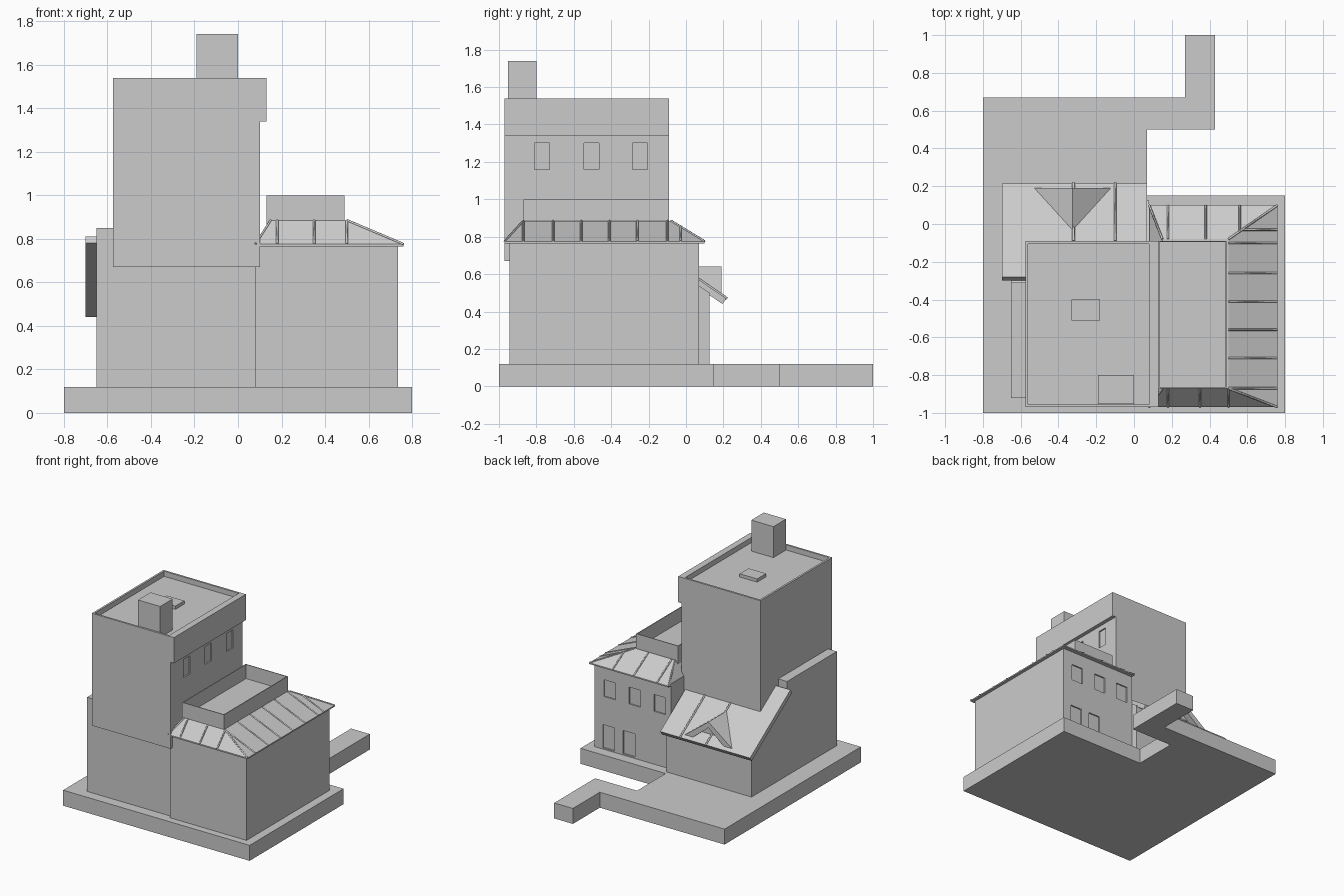
import bpy, bmesh
from mathutils import Vector

if "Cube" in bpy.data.objects:
    bpy.data.objects.remove(bpy.data.objects["Cube"])

GREY = (0.6, 0.6, 0.6, 1)
grey = bpy.data.materials.new("plain_grey")
grey.use_nodes = True
grey.diffuse_color = GREY
grey.node_tree.nodes["Principled BSDF"].inputs["Base Color"].default_value = GREY


def finish(name, bm):
    bmesh.ops.recalc_face_normals(bm, faces=bm.faces)
    mesh = bpy.data.meshes.new(name)
    bm.to_mesh(mesh)
    bm.free()
    mesh.materials.append(grey)
    ob = bpy.data.objects.new(name, mesh)
    bpy.context.collection.objects.link(ob)
    return ob


def extrude(bm, points, axis, lo, hi):
    """Extrude a 2D outline along an axis (the other two axes in x, y, z order)."""
    def place(p, d):
        c = list(p)
        c.insert("xyz".index(axis), d)
        return bm.verts.new(c)
    face = bm.faces.new([place(p, lo) for p in points])
    shift = Vector([hi - lo if a == axis else 0 for a in "xyz"])
    new = bmesh.ops.extrude_face_region(bm, geom=[face])["geom"]
    bmesh.ops.translate(bm, vec=shift, verts=[v for v in new if isinstance(v, bmesh.types.BMVert)])
    if face.is_valid and not any(f is face for f in bm.faces):
        bm.faces.new(face.verts)


def prism(name, points, axis, lo, hi):
    bm = bmesh.new()
    extrude(bm, points, axis, lo, hi)
    # close the starting end if the extrusion left it open
    open_edges = [e for e in bm.edges if e.is_boundary]
    if open_edges:
        bmesh.ops.holes_fill(bm, edges=open_edges)
    return finish(name, bm)


def boxes(name, spans):
    """Each span is (x0, x1, y0, y1, z0, z1)."""
    bm = bmesh.new()
    for x0, x1, y0, y1, z0, z1 in spans:
        vs = bmesh.ops.create_cube(bm, size=1)["verts"]
        bmesh.ops.scale(bm, vec=(x1 - x0, y1 - y0, z1 - z0), verts=vs)
        bmesh.ops.translate(bm, vec=((x0 + x1) / 2, (y0 + y1) / 2, (z0 + z1) / 2), verts=vs)
    return finish(name, bm)


def cut(ob, cutter):
    mod = ob.modifiers.new("cut", 'BOOLEAN')
    mod.operation = 'DIFFERENCE'
    mod.solver = 'EXACT'
    mod.object = cutter
    cutter.hide_render = True
    cutter.hide_viewport = True
    cutter.display_type = 'WIRE'


def bars(name, lines, thick):
    cu = bpy.data.curves.new(name, 'CURVE')
    cu.dimensions = '3D'
    cu.bevel_depth = thick
    cu.bevel_resolution = 0
    cu.use_fill_caps = True
    for a, b in lines:
        s = cu.splines.new('POLY')
        s.points.add(1)
        for p, co in zip(s.points, (a, b)):
            p.co = (*co, 1)
    cu.materials.append(grey)
    ob = bpy.data.objects.new(name, cu)
    bpy.context.collection.objects.link(ob)


# Ground slab with path
prism("ground_slab", [(-0.8, -1), (0.8, -1), (0.8, 0.15), (0.07, 0.15), (0.07, 0.5), (0.43, 0.5),
                      (0.43, 1), (0.27, 1), (0.27, 0.67), (-0.8, 0.67)], "z", 0, 0.12)

# West wing, its lean-to roof and seams
prism("west_wing", [(-0.92, 0.12), (0.125, 0.12), (0.125, 0.5), (-0.31, 0.79),
                    (-0.31, 0.85), (-0.92, 0.85)], "x", -0.65, 0.08)
prism("west_roof", [(-0.28, 0.81), (0.215, 0.47), (0.195, 0.44), (-0.3, 0.78)], "x", -0.7, 0.07)
bars("west_roof_seams", [((x, -0.09, 0.682), (x, 0.22, 0.469)) for x in (-0.32, -0.1)], 0.007)

# Dormer with a recessed gable
bm = bmesh.new()
corners = [bm.verts.new(c) for c in ((-0.55, 0.19, 0.47), (-0.1, 0.19, 0.47),
                                     (-0.325, 0.19, 0.64), (-0.325, -0.04, 0.64))]
bmesh.ops.convex_hull(bm, input=corners)
dormer = finish("dormer", bm)
cut(dormer, prism("dormer_cutter", [(-0.49, 0.46), (-0.16, 0.46), (-0.325, 0.595)], "y", 0.14, 0.25))

# Tower with overhanging cornice, sunken roof and windows
tower = prism("tower", [(-0.575, 0.67), (0.1, 0.67), (0.1, 1.34), (0.13, 1.34),
                        (0.13, 1.54), (-0.575, 1.54)], "y", -0.97, -0.09)
cut(tower, boxes("tower_cutter", [(-0.56, 0.08, -0.955, -0.105, 1.5, 1.6)]
                 + [(0.09, 0.12, y - 0.04, y + 0.04, 1.16, 1.3) for y in (-0.77, -0.505, -0.245)]))
boxes("roof_hatch", [(-0.33, -0.18, -0.51, -0.4, 1.49, 1.525)])
boxes("chimney", [(-0.19, 0, -0.953, -0.8, 1.49, 1.74)])

# East wing with rear windows and doors
east = boxes("east_wing", [(0.08, 0.735, -0.945, 0.07, 0.12, 0.78)])
cut(east, boxes("east_cutter",
                [(x - 0.05, x + 0.05, 0.06, 0.09, 0.53, 0.66) for x in (0.605, 0.39, 0.175)]
                + [(x - 0.05, x + 0.05, 0.06, 0.09, 0.13, 0.31) for x in (0.615, 0.44)]))

# East hipped skirt roof
low = [(0.08, -0.97), (0.76, -0.97), (0.76, 0.1), (0.08, 0.1)]
top = [(0.15, -0.87), (0.5, -0.87), (0.5, -0.08), (0.15, -0.08)]
bm = bmesh.new()
rings = [[bm.verts.new((*p, z)) for p in ring]
         for ring, z in ((low, 0.765), (low, 0.775), (top, 0.885))]
bm.faces.new(rings[0])
bm.faces.new(rings[-1])
for a, b in zip(rings, rings[1:]):
    for i in range(4):
        j = (i + 1) % 4
        bm.faces.new((a[i], a[j], b[j], b[i]))
finish("east_roof", bm)

# Standing seams and hips of the east roof
zl, zt = 0.775, 0.885
seams = [((*t, zt), (*l, zl)) for t, l in zip(top, low)]
for y in (-0.87, -0.71, -0.56, -0.41, -0.26, -0.1, -0.03):
    t = max(0, (y + 0.08) / 0.18)
    seams.append(((0.5 + 0.26 * t, y, zt + (zl - zt) * t), (0.76, y, zl)))
for x in (0.18, 0.35, 0.5):
    seams.append(((x, -0.87, zt), (x, -0.97, zl)))
for x in (0.18, 0.38, 0.56):
    t = max(0, (x - 0.5) / 0.26)
    seams.append(((x, -0.08 + 0.18 * t, zt + (zl - zt) * t), (x, 0.1, zl)))
bars("east_roof_seams", seams, 0.006)

# Parapet around the flat part of the east roof
parapet = boxes("parapet", [(0.13, 0.49, -0.87, -0.09, 0.86, 1)])
cut(parapet, boxes("parapet_cutter", [(0.136, 0.484, -0.864, -0.096, 0.89, 1.1)]))
